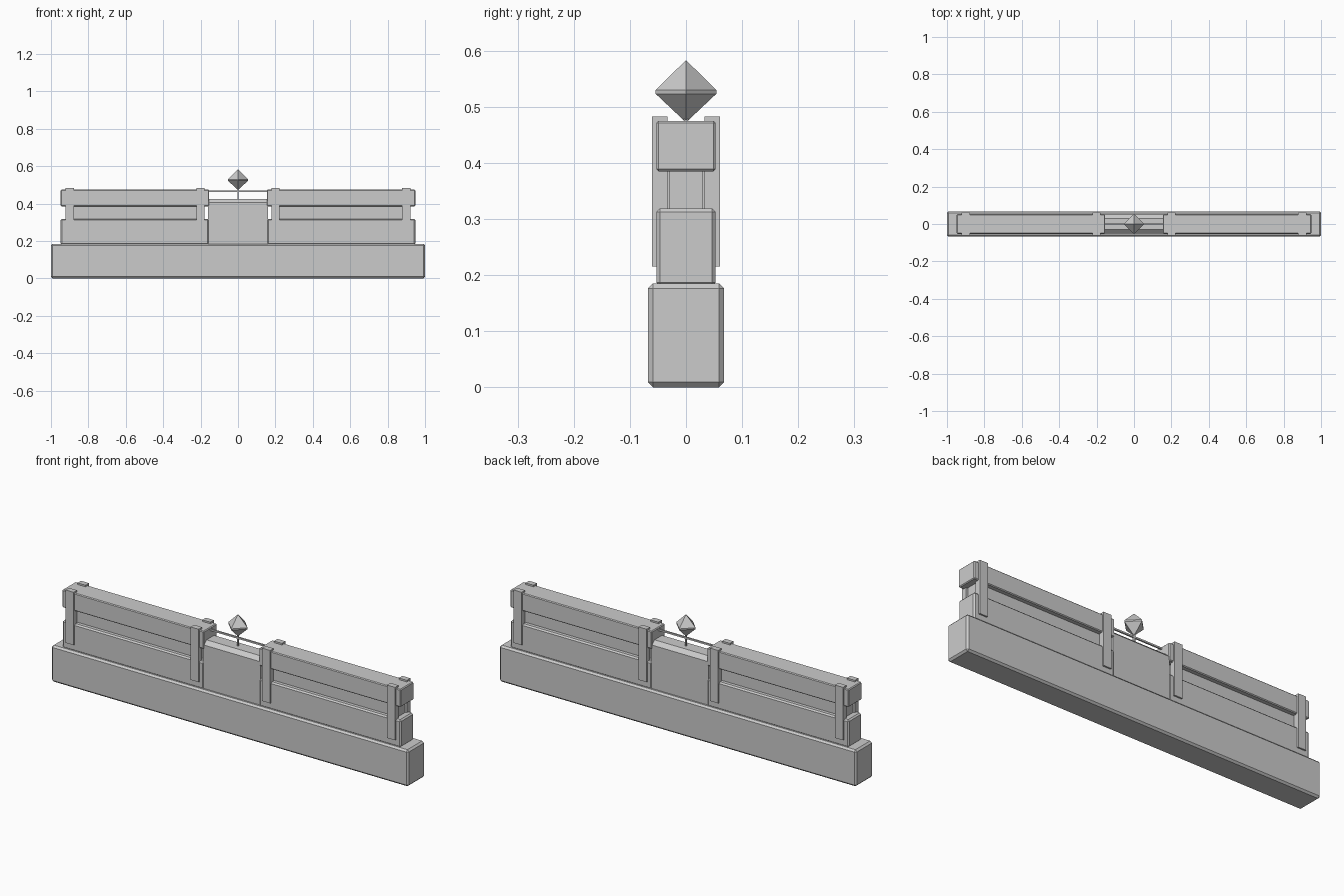
import bpy, bmesh
from mathutils import Vector

if "Cube" in bpy.data.objects:
    bpy.data.objects.remove(bpy.data.objects["Cube"])


def box(name, x, y, z, bevel=0.0):
    """Box spanning the given (min, max) ranges, with a chamfer on its edges."""
    lo, hi = Vector((x[0], y[0], z[0])), Vector((x[1], y[1], z[1]))
    bm = bmesh.new()
    bmesh.ops.create_cube(bm, size=1)
    bmesh.ops.scale(bm, vec=hi - lo, verts=bm.verts)
    bmesh.ops.translate(bm, vec=(lo + hi) / 2, verts=bm.verts)
    if bevel:
        bmesh.ops.bevel(bm, geom=bm.edges[:], offset=bevel, segments=1,
                        affect='EDGES', profile=0.5)
    return finish(name, bm)


def finish(name, bm):
    bmesh.ops.recalc_face_normals(bm, faces=bm.faces)
    me = bpy.data.meshes.new(name)
    bm.to_mesh(me)
    bm.free()
    ob = bpy.data.objects.new(name, me)
    bpy.context.collection.objects.link(ob)
    return ob


def mirror(ob, axes):
    m = ob.modifiers.new("mirror", 'MIRROR')
    m.use_axis = axes


# Plinth
box("plinth", (-1, 1), (-0.068, 0.068), (0, 0.185), 0.009)

# Wall halves: lower course, recessed panel, top rail
for name, x, half_y, z, bevel in (
        ("lower_course", (0.155, 0.948), 0.053, (0.18, 0.319), 0.007),
        ("recessed_panel", (0.185, 0.915), 0.029, (0.31, 0.395), 0),
        ("top_rail", (0.155, 0.948), 0.053, (0.385, 0.475), 0.004)):
    mirror(box(name, x, (-half_y, half_y), z, bevel), (True, False, False))

# Upright straps on both faces
for name, x in (("inner_strap", (0.178, 0.223)), ("outer_strap", (0.878, 0.923))):
    mirror(box(name, x, (0.033, 0.061), (0.215, 0.483)), (True, True, False))

# Middle block with chamfered top edges
bm = bmesh.new()
section = [(-0.05, 0.18), (0.05, 0.18), (0.05, 0.405), (0.03, 0.424),
           (-0.03, 0.424), (-0.05, 0.405)]
face = bm.faces.new([bm.verts.new((-0.16, y, z)) for y, z in section])
out = bmesh.ops.extrude_face_region(bm, geom=[face])
bmesh.ops.translate(bm, vec=(0.32, 0, 0),
                    verts=[g for g in out["geom"] if isinstance(g, bmesh.types.BMVert)])
finish("middle_block", bm)

# Thin cross bar and stem
box("cross_bar", (-0.16, 0.16), (-0.004, 0.004), (0.461, 0.469))
box("stem", (-0.004, 0.004), (-0.004, 0.004), (0.42, 0.49))

# Floating gem: two four-sided pyramids joined by a narrow band
bm = bmesh.new()
r = 0.054
rings = [[bm.verts.new((x * r, y * r, z)) for x, y in ((1, 0), (0, 1), (-1, 0), (0, -1))]
         for z in (0.523, 0.530)]
bottom, top = bm.verts.new((0, 0, 0.472)), bm.verts.new((0, 0, 0.583))
for i in range(4):
    j = (i + 1) % 4
    bm.faces.new((rings[0][i], rings[0][j], rings[1][j], rings[1][i]))
    bm.faces.new((rings[0][j], rings[0][i], bottom))
    bm.faces.new((rings[1][i], rings[1][j], top))
finish("gem", bm)
